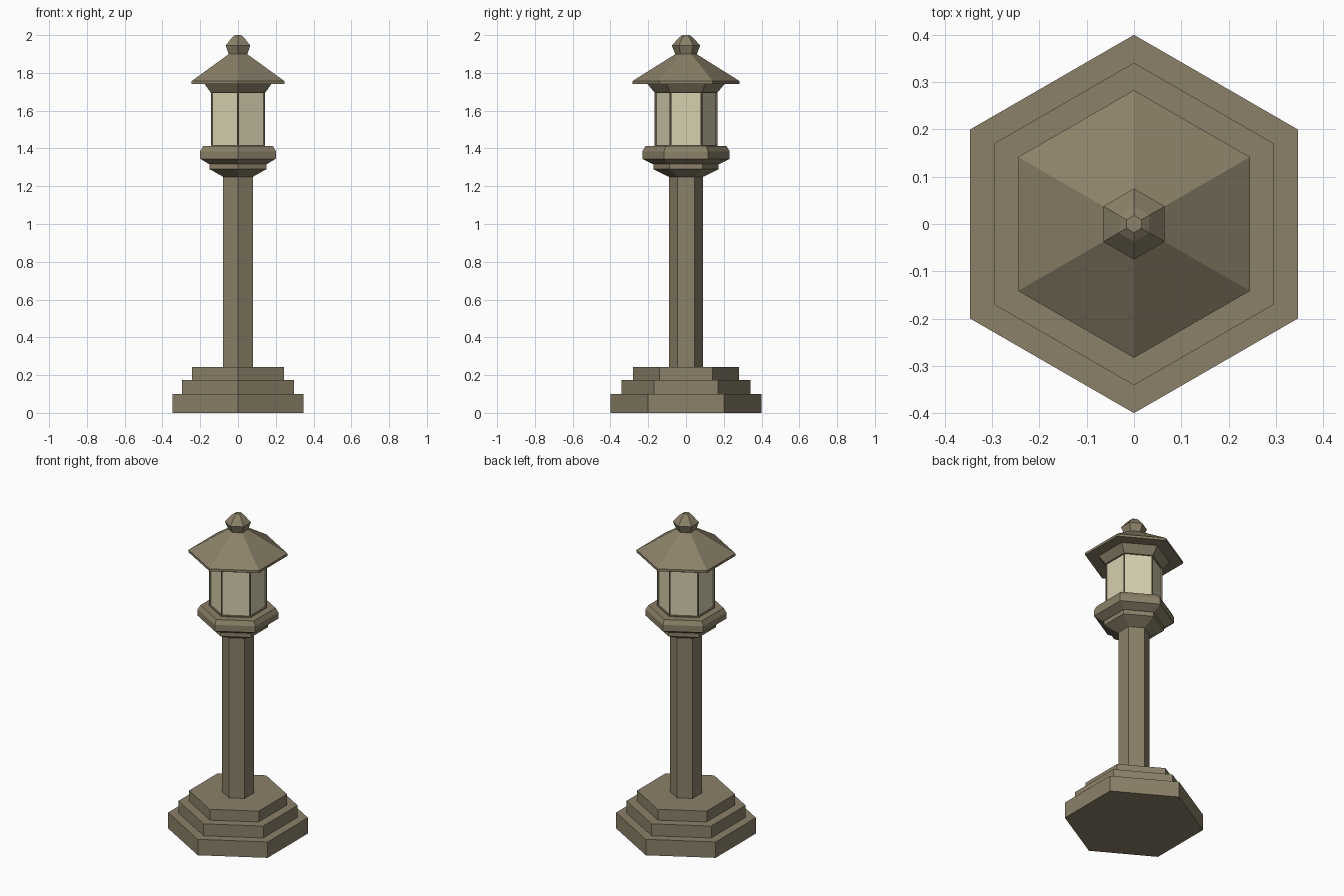
import bpy, bmesh, math

if "Cube" in bpy.data.objects:
    bpy.data.objects.remove(bpy.data.objects["Cube"])


def material(name, color):
    m = bpy.data.materials.new(name)
    m.diffuse_color = (*color, 1)
    m.use_nodes = True
    m.node_tree.nodes["Principled BSDF"].inputs["Base Color"].default_value = m.diffuse_color
    return m


STONE = material("stone", (0.26, 0.22, 0.14))
GLASS = material("glass", (0.68, 0.63, 0.43))


def hex_part(name, profile, inset=None):
    """Stack hexagons of (corner radius, height), points on the y axis."""
    bm = bmesh.new()
    rings = [[bm.verts.new((r * math.sin(i * math.pi / 3), -r * math.cos(i * math.pi / 3), z))
              for i in range(6)] for r, z in profile]
    bm.faces.new(rings[0][::-1])
    bm.faces.new(rings[-1])
    sides = []
    for low, high in zip(rings, rings[1:]):
        for i in range(6):
            j = (i + 1) % 6
            sides.append(bm.faces.new((low[i], low[j], high[j], high[i])))
    bm.normal_update()
    if inset:
        # Frame border around each face, then a recessed pane
        width, depth = inset
        bmesh.ops.inset_individual(bm, faces=sides, thickness=width, depth=0)
        bmesh.ops.inset_individual(bm, faces=sides, thickness=0.0005, depth=-depth)
        for f in sides:
            f.material_index = 1
    me = bpy.data.meshes.new(name)
    bm.to_mesh(me)
    bm.free()
    me.materials.append(STONE)
    me.materials.append(GLASS)
    ob = bpy.data.objects.new(name, me)
    bpy.context.collection.objects.link(ob)
    return ob


# Stepped base
for n, (r, z0, z1) in enumerate([(0.40, 0, 0.10), (0.341, 0.10, 0.175), (0.28, 0.175, 0.243)]):
    hex_part(f"base_step_{n + 1}", [(r, z0), (r, z1)])

# Post
hex_part("post", [(0.091, 0.243), (0.091, 1.25)])

# Collar and platform under the lantern
hex_part("collar", [(0.091, 1.25), (0.173, 1.29), (0.173, 1.318)])
hex_part("platform", [(0.178, 1.318), (0.231, 1.345), (0.231, 1.385), (0.215, 1.412)])

# Lantern frame with recessed panes
hex_part("lantern", [(0.166, 1.412), (0.166, 1.70)], inset=(0.009, 0.008))

# Cornice, roof and finial
hex_part("cornice", [(0.166, 1.695), (0.205, 1.742)])
hex_part("roof", [(0.283, 1.742), (0.283, 1.757), (0.055, 1.90)])
hex_part("finial", [(0.055, 1.895), (0.075, 1.945), (0.037, 1.987), (0.018, 2.0)])
